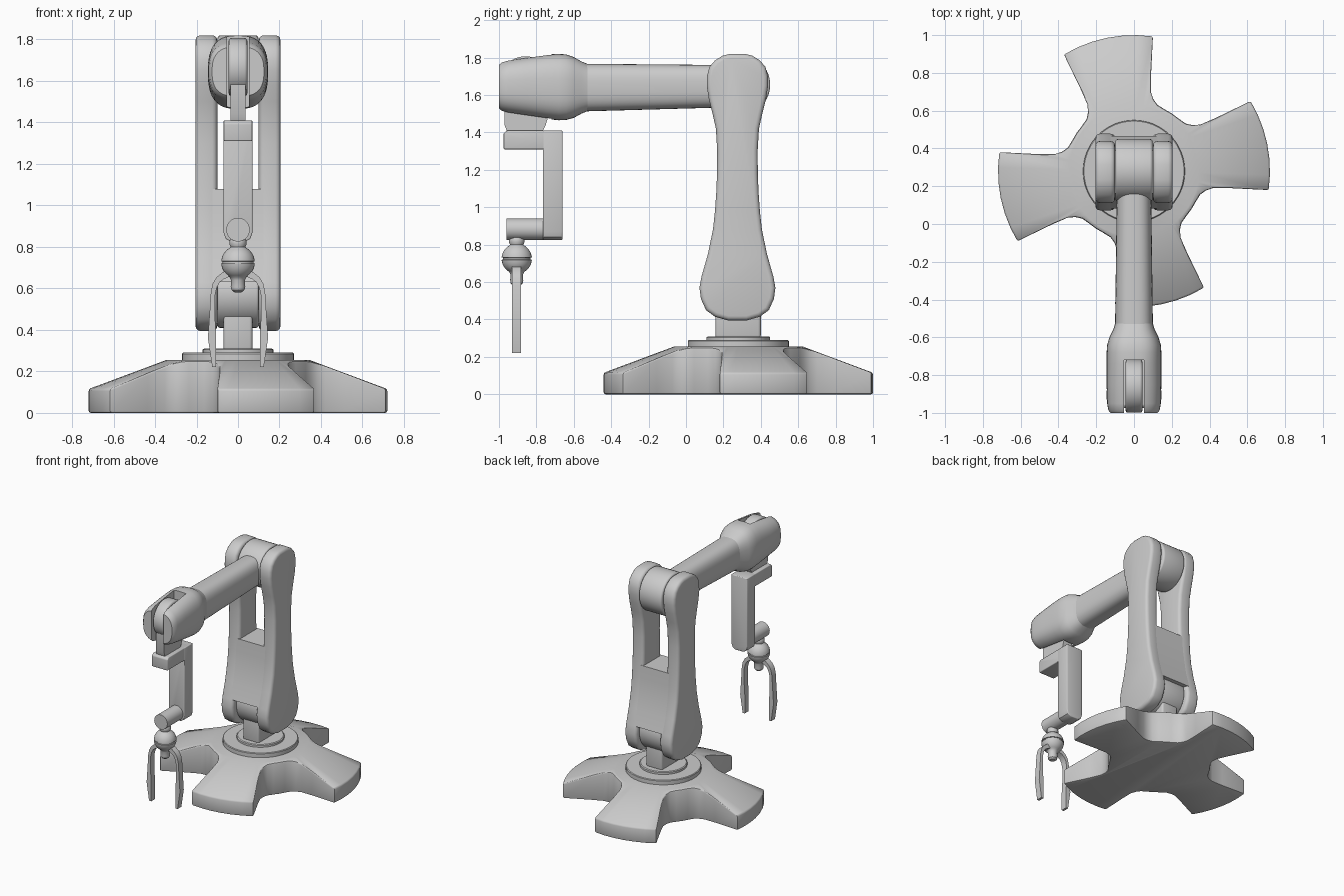
import bpy, bmesh, math
from mathutils import Vector

if "Cube" in bpy.data.objects:
    bpy.data.objects.remove(bpy.data.objects["Cube"])

GREY = bpy.data.materials.new("light_grey")
GREY.diffuse_color = (0.6, 0.6, 0.6, 1)
GREY.use_nodes = True
GREY.node_tree.nodes["Principled BSDF"].inputs["Base Color"].default_value = GREY.diffuse_color
CY = 0.28          # y of the column axis
GY = -0.905        # y of the gripper axis


def finish(name, bm, bevel=0, segments=3, cutter=None):
    """Turn a bmesh into an object, apply bevel and cut, shade it."""
    bmesh.ops.recalc_face_normals(bm, faces=bm.faces[:])
    mesh = bpy.data.meshes.new(name)
    bm.to_mesh(mesh)
    bm.free()
    mesh.materials.append(GREY)
    ob = bpy.data.objects.new(name, mesh)
    bpy.context.collection.objects.link(ob)
    bpy.ops.object.select_all(action='DESELECT')
    ob.select_set(True)
    bpy.context.view_layer.objects.active = ob
    if cutter:
        m = ob.modifiers.new("slot", 'BOOLEAN')
        m.operation, m.solver, m.object = 'DIFFERENCE', 'EXACT', cutter
        bpy.ops.object.modifier_apply(modifier=m.name)
    if bevel:
        m = ob.modifiers.new("round", 'BEVEL')
        m.width, m.segments = bevel, segments
        m.limit_method, m.angle_limit = 'ANGLE', math.radians(42)
        bpy.ops.object.modifier_apply(modifier=m.name)
    bpy.ops.object.shade_smooth_by_angle(angle=math.radians(35))
    return ob


def loft(name, rings, **kw):
    """Skin equal-length rings of points and cap both ends."""
    bm = bmesh.new()
    rows = [[bm.verts.new(p) for p in r] for r in rings]
    n = len(rows[0])
    for a, b in zip(rows, rows[1:]):
        for i in range(n):
            j = (i + 1) % n
            bm.faces.new((a[i], a[j], b[j], b[i]))
    bm.faces.new(rows[0])
    bm.faces.new(rows[-1])
    return finish(name, bm, **kw)


def extrude(name, pts, axis, a, b, **kw):
    """Extrude a profile: (y, z) points along x, or (x, z) points along y."""
    put = (lambda p, d: (d, *p)) if axis == 'x' else (lambda p, d: (p[0], d, p[1]))
    return loft(name, [[put(p, a) for p in pts], [put(p, b) for p in pts]], **kw)


def box(name, x0, x1, y0, y1, z0, z1, **kw):
    return extrude(name, [(y0, z0), (y1, z0), (y1, z1), (y0, z1)], 'x', x0, x1, **kw)


def circle(u, v, r, n=40):
    return [(u + r * math.cos(2 * math.pi * i / n), v + r * math.sin(2 * math.pi * i / n))
            for i in range(n)]


def turned(name, profile, x, y, n=32, **kw):
    """Lathe (radius, z) points about a vertical axis."""
    return loft(name, [[(*p, z) for p in circle(x, y, r, n)] for r, z in profile], **kw)


# Four-footed base: one quarter of the outline repeated four times
half = [(0.72, 0), (0.72, 6.5), (0.72, 13), (0.72, 19.5), (0.52, 21.5),
        (0.43, 23.5), (0.395, 26.5), (0.372, 31), (0.365, 38)]
quarter = [(r, -a) for r, a in reversed(half[1:])] + half + [(0.365, 45)]
outline = [(r, math.radians(a + 11.5 + 90 * k)) for k in range(4) for r, a in quarter]


def foot_ring(radius, height):
    return [(radius(r) * math.cos(a), CY + radius(r) * math.sin(a), height(r))
            for r, a in outline]


loft("base", [foot_ring(lambda r: r, lambda r: 0),
              foot_ring(lambda r: r, lambda r: 0.25 - max(0, r - 0.365) * 0.38),
              foot_ring(lambda r: 0.345, lambda r: 0.255)], bevel=0.01, segments=2)

# Turntable and pedestal
turned("turntable", [(0.27, 0.24), (0.27, 0.285), (0.265, 0.29)], 0, CY, 48)
turned("turntable_cap", [(0.17, 0.28), (0.17, 0.305), (0.163, 0.31)], 0, CY, 48)
box("pedestal", -0.07, 0.07, 0.157, 0.4, 0.3, 0.54, bevel=0.015)
extrude("base_knuckle", circle(CY, 0.575, 0.165), 'x', -0.1, 0.1, bevel=0.012)

# Lower arm: two side plates joined by a web
plate = [(1.82, 0.04), (1.81, 0.08), (1.785, 0.12), (1.75, 0.15), (1.7, 0.163),
         (1.65, 0.164), (1.58, 0.153), (1.5, 0.133), (1.42, 0.115), (1.3, 0.108),
         (1.18, 0.109), (1.08, 0.113), (0.98, 0.12), (0.88, 0.131), (0.75, 0.158),
         (0.63, 0.192), (0.57, 0.203), (0.51, 0.195), (0.45, 0.168), (0.415, 0.12),
         (0.395, 0.05)]
web = [p for p in plate if 0.6 < p[0] < 1.1]


def both_sides(prof):
    return [(0.275 + w, z) for z, w in prof] + [(0.275 - w, z) for z, w in reversed(prof)]


for side, s in (("left", -1), ("right", 1)):
    extrude(side + "_arm_plate", both_sides(plate), 'x', s * 0.1, s * 0.205, bevel=0.024)
extrude("arm_web", both_sides(web), 'x', -0.126, 0.126)

# Upper arm with its swollen head: rings of (y, half width, bottom z, top z)
extrude("shoulder_barrel", circle(0.285, 1.655, 0.165), 'x', -0.099, 0.099, bevel=0.015)


def arm_rings(stations, power=2.7, n=40):
    rings = []
    for y, w, z0, z1 in stations:
        ring = []
        for i in range(n):
            c, s = math.cos(2 * math.pi * i / n), math.sin(2 * math.pi * i / n)
            u = math.copysign(abs(c) ** (2 / power), c)
            v = math.copysign(abs(s) ** (2 / power), s)
            ring.append((w * u, y, (z0 + z1) / 2 + (z1 - z0) / 2 * v))
        rings.append(ring)
    return rings


slot = box("head_slot_cutter", -0.052, 0.052, -1.2, -0.72, 1.2, 2.0)
slot.hide_render = True
loft("upper_arm", arm_rings([(0.25, 0.09, 1.535, 1.76), (-0.53, 0.1, 1.513, 1.767)]))
loft("arm_head", arm_rings([
    (-0.5, 0.09, 1.53, 1.75), (-0.53, 0.101, 1.512, 1.768), (-0.56, 0.11, 1.5, 1.78),
    (-0.6, 0.13, 1.478, 1.803), (-0.64, 0.142, 1.467, 1.817), (-0.68, 0.145, 1.465, 1.82),
    (-0.74, 0.145, 1.472, 1.818), (-0.85, 0.145, 1.488, 1.803), (-0.95, 0.142, 1.503, 1.788),
    (-0.985, 0.136, 1.512, 1.778), (-1.0, 0.125, 1.525, 1.765)]), cutter=slot)
bpy.data.objects.remove(slot)

# Wrist: tongue in the slot, neck and cranked link
extrude("wrist_tongue", circle(-0.859, 1.667, 0.14), 'x', -0.045, 0.045, bevel=0.014)
extrude("wrist_neck", [(-0.97, 1.6), (-0.97, 1.44), (-0.955, 1.4), (-0.77, 1.4),
                       (-0.75, 1.44), (-0.735, 1.49), (-0.735, 1.6)], 'x', -0.036, 0.036)
extrude("wrist_link_top", [(-0.975, 1.31), (-0.7, 1.31), (-0.7, 1.41), (-0.96, 1.41),
                           (-0.975, 1.395)], 'x', -0.069, 0.069, bevel=0.006)
extrude("wrist_link", [(-0.07, 1.41), (-0.07, 0.87), (-0.06, 0.84), (-0.035, 0.825),
                       (0.035, 0.825), (0.06, 0.84), (0.07, 0.87), (0.07, 1.41)],
        'y', -0.765, -0.66, bevel=0.006)
extrude("wrist_pin", circle(0, 0.883, 0.057, 32), 'y', -0.96, -0.75)

# Gripper: split ball with stem and lower knob
ball = [(0.03, 0.85), (0.04, 0.83), (0.042, 0.815), (0.036, 0.8)]
for a in range(60, 5, -10):
    t = math.radians(a)
    ball.append((0.081 * math.cos(t), 0.725 + 0.081 * math.sin(t)))
ball += [(0.081, 0.731), (0.074, 0.73), (0.074, 0.72), (0.081, 0.719)]
for a in range(10, 65, 10):
    t = math.radians(a)
    ball.append((0.081 * math.cos(t), 0.725 - 0.081 * math.sin(t)))
ball += [(0.033, 0.64), (0.035, 0.61), (0.032, 0.593), (0.02, 0.582), (0.004, 0.58)]
turned("gripper_ball", ball, 0, GY)

# Gripper fingers, mirrored
finger = [(0.05, 0.69), (0.078, 0.675), (0.105, 0.652), (0.122, 0.622), (0.131, 0.58),
          (0.137, 0.48), (0.145, 0.36), (0.124, 0.22), (0.105, 0.22), (0.105, 0.36),
          (0.112, 0.48), (0.11, 0.57), (0.102, 0.605), (0.088, 0.63), (0.068, 0.645),
          (0.045, 0.655)]
for side, s in (("left", -1), ("right", 1)):
    extrude(side + "_finger", [(s * x, z) for x, z in finger], 'y', GY - 0.024, GY + 0.024)
